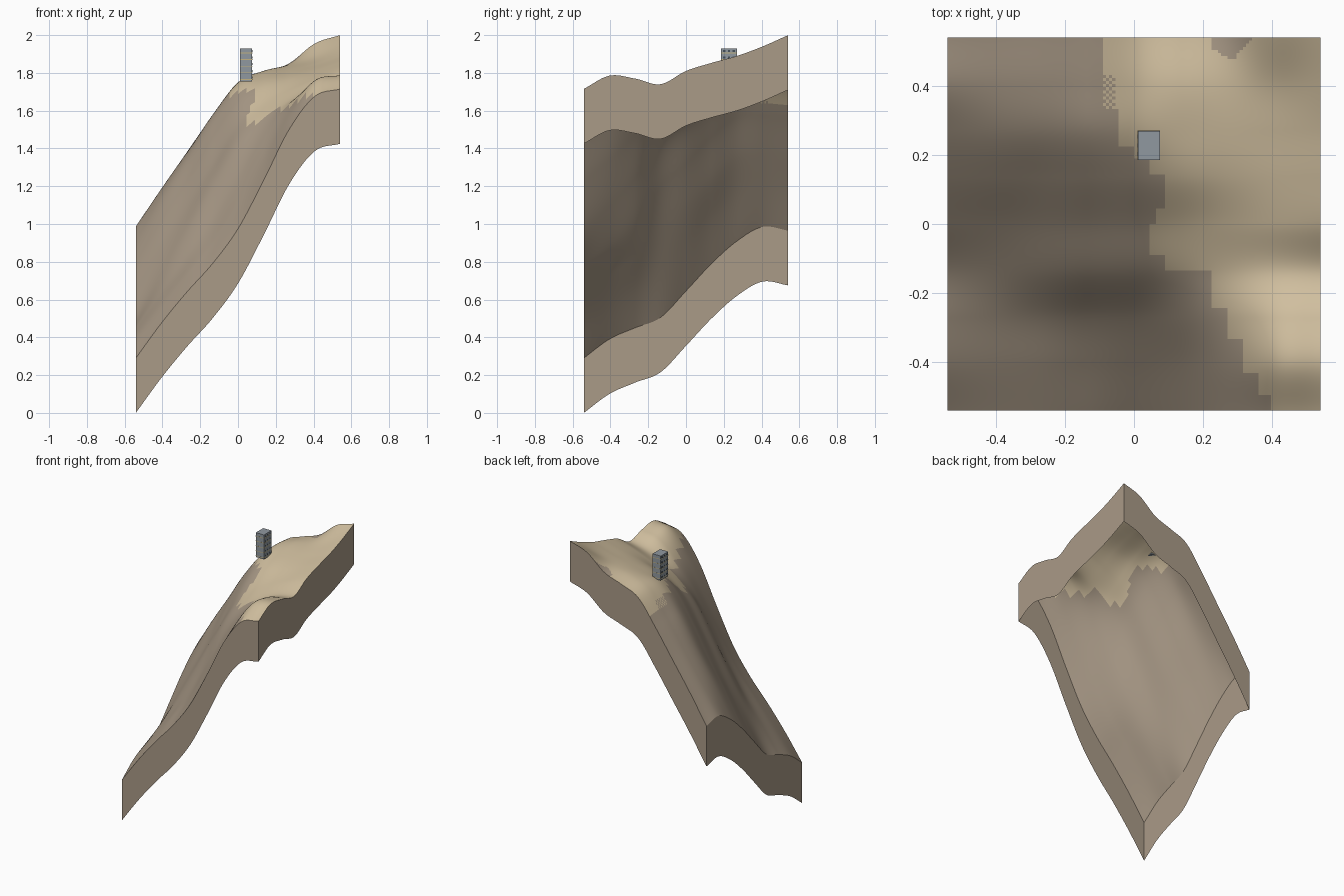
import bpy, bmesh, math
from mathutils import Vector

cube = bpy.data.objects.get("Cube")
if cube:
    bpy.data.objects.remove(cube, do_unlink=True)

HALF = 0.541
CELLS = 120
SKIRT = 0.29


def material(name, rgb):
    m = bpy.data.materials.new(name)
    m.use_nodes = True
    m.diffuse_color = (*rgb, 1)
    bsdf = next(n for n in m.node_tree.nodes if n.type == 'BSDF_PRINCIPLED')
    bsdf.inputs["Base Color"].default_value = (*rgb, 1)
    bsdf.inputs["Roughness"].default_value = 0.9
    return m


BROWN = material("brown earth", (0.40, 0.325, 0.245))
SAND = material("pale sand", (0.64, 0.525, 0.35))
GREY = material("blue grey wall", (0.28, 0.315, 0.35))
WARM = material("warm band", (0.55, 0.45, 0.22))
GLASS = material("dark glass", (0.06, 0.08, 0.10))

# Control heights: rows run front to back, columns right to left side
HEIGHTS = [
    [0.29, 0.475, 0.64, 0.79, 0.975, 1.23, 1.5, 1.675, 1.715],
    [0.39, 0.565, 0.73, 0.89, 1.1, 1.34, 1.58, 1.755, 1.785],
    [0.45, 0.64, 0.82, 1.01, 1.24, 1.46, 1.63, 1.745, 1.77],
    [0.505, 0.74, 0.97, 1.2, 1.42, 1.56, 1.65, 1.71, 1.74],
    [0.645, 0.87, 1.09, 1.32, 1.53, 1.64, 1.71, 1.765, 1.81],
    [0.79, 1.02, 1.23, 1.46, 1.65, 1.735, 1.775, 1.81, 1.853],
    [0.91, 1.14, 1.35, 1.565, 1.73, 1.785, 1.815, 1.845, 1.89],
    [0.985, 1.185, 1.38, 1.575, 1.75, 1.81, 1.84, 1.885, 1.94],
    [0.965, 1.175, 1.37, 1.565, 1.74, 1.8, 1.85, 1.955, 2.0],
]


def spline(values, t):
    """Smooth curve through evenly spaced values, t from 0 to 1."""
    n = len(values) - 1
    s = t * n
    i = min(int(s), n - 1)
    f = s - i
    ext = [2 * values[0] - values[1], *values, 2 * values[-1] - values[-2]]
    a, b, c, d = ext[i:i + 4]
    return b + f / 2 * (c - a + f * (2 * a - 5 * b + 4 * c - d
                                     + f * (3 * (b - c) + d - a)))


def height(x, y):
    u = (x + HALF) / (2 * HALF)
    v = (y + HALF) / (2 * HALF)
    return spline([spline(row, u) for row in HEIGHTS], v)


# Stepped border of the sand: (up to y, sand begins at x)
BORDER = [(-0.5, 0.4), (-0.43, 0.36), (-0.335, 0.315), (-0.245, 0.27),
          (-0.135, 0.225), (-0.09, 0.09), (0, 0.045), (0.045, 0.065),
          (0.14, 0.09), (0.185, 0.045), (0.225, 0), (0.33, -0.045), (1, -0.09)]


def is_sand(x, y, i, j):
    start = next(bx for by, bx in BORDER if y < by)
    if x < start:
        return False
    if 0.33 < y < 0.43 and x < -0.05:      # speckled edge
        return (i + j) % 2 == 0
    if y > 0.48 and 0.225 < x < 0.345 - abs(0.54 - y) * 0.9:   # bare patch
        return x - 0.225 < (0.51 - y) * 1.5
    return True


def finish(bm, name, mats):
    me = bpy.data.meshes.new(name)
    bm.to_mesh(me)
    bm.free()
    for m in mats:
        me.materials.append(m)
    ob = bpy.data.objects.new(name, me)
    bpy.context.collection.objects.link(ob)
    return ob


# Hillside surface
bm = bmesh.new()
steps = [-HALF + 2 * HALF * k / CELLS for k in range(CELLS + 1)]
grid = [[bm.verts.new((x, y, height(x, y))) for x in steps] for y in steps]
for j in range(CELLS):
    for i in range(CELLS):
        f = bm.faces.new((grid[j][i], grid[j][i + 1],
                          grid[j + 1][i + 1], grid[j + 1][i]))
        c = f.calc_center_median()
        f.material_index = int(is_sand(c.x, c.y, i, j))
        f.smooth = True
finish(bm, "hillside", [BROWN, SAND])

# Edge walls, open underneath
bm = bmesh.new()
front = [(x, -HALF) for x in steps]
left = [(HALF, y) for y in steps]
for side in (front, left,
             [(-x, -y) for x, y in front], [(-x, -y) for x, y in left]):
    top = [bm.verts.new((x, y, height(x, y))) for x, y in side]
    low = [bm.verts.new(v.co - Vector((0, 0, SKIRT))) for v in top]
    for k in range(CELLS):
        bm.faces.new((low[k], low[k + 1], top[k + 1], top[k]))
finish(bm, "edge_walls", [BROWN])


# Tower on the ridge
def box(bm, center, size):
    made = bmesh.ops.create_cube(bm, size=1)["verts"]
    for v in made:
        v.co = Vector([c + a * s for c, a, s in zip(center, v.co, size)])


TX, TY, BASE, TOP = 0.043, 0.228, 1.755, 1.93
WX, WY = 0.064, 0.084
FLOORS = 5
storey = (TOP - BASE) / FLOORS

bm = bmesh.new()
box(bm, (TX, TY, (BASE + TOP) / 2), (WX, WY, TOP - BASE))
finish(bm, "tower_body", [GREY])

bands, panes = bmesh.new(), bmesh.new()
for k in range(FLOORS):
    z = BASE + (k + 0.6) * storey
    box(bands, (TX, TY, z - storey * 0.3), (WX + 0.001, WY + 0.001, 0.004))
    for p in (-1, 0, 1):
        box(panes, (TX, TY + p * WY * 0.3, z), (WX + 0.001, WY * 0.14, storey * 0.3))
finish(bands, "floor_bands", [WARM])
finish(panes, "tower_windows", [GLASS])
